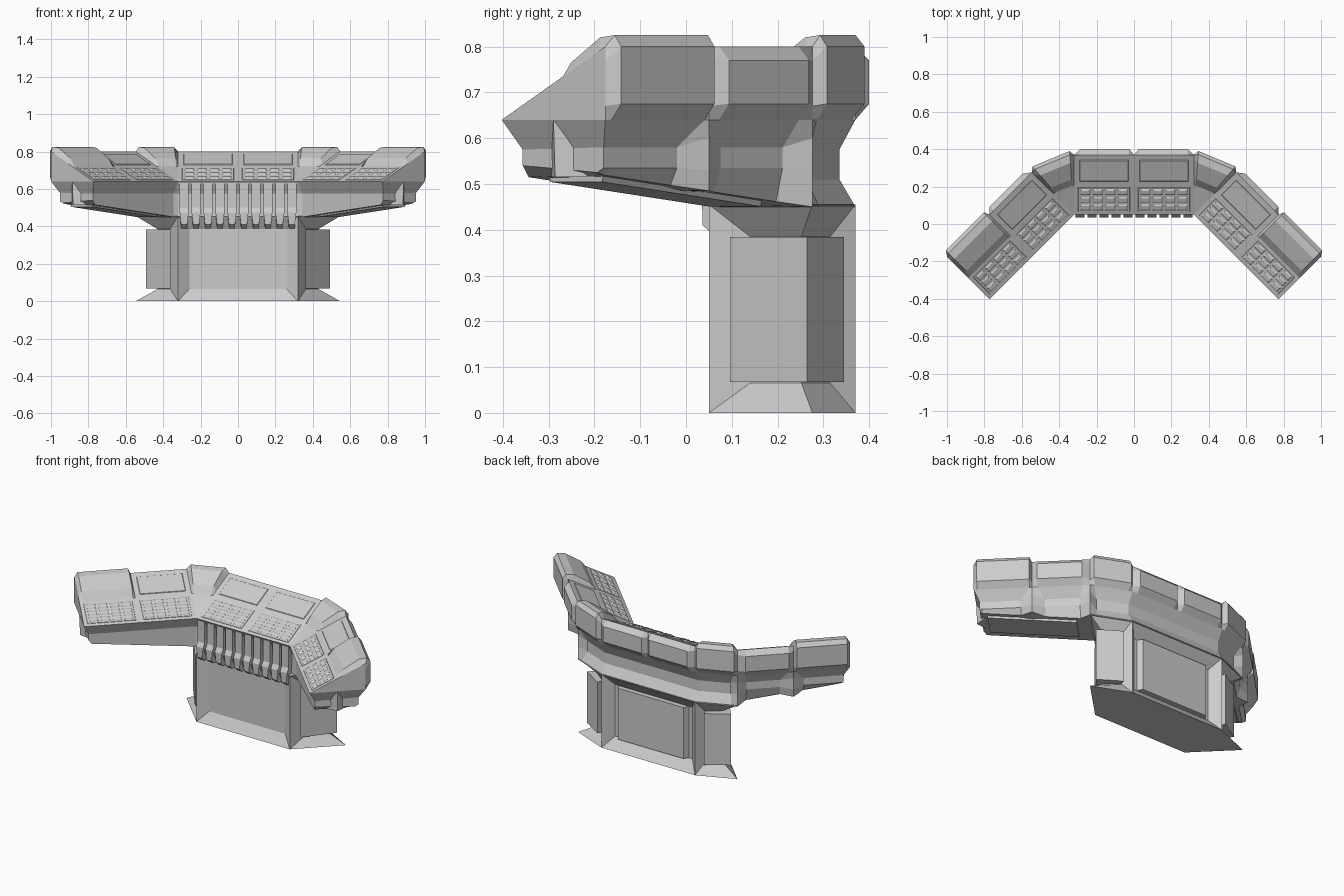
import bpy, bmesh, math
from mathutils import Vector, Matrix

if "Cube" in bpy.data.objects:
    bpy.data.objects.remove(bpy.data.objects["Cube"])

C = math.sqrt(0.5)
M = 0.32                                   # module size


def finish(bm, name, mirror=False):
    bmesh.ops.remove_doubles(bm, verts=bm.verts, dist=0.0005)
    bmesh.ops.dissolve_degenerate(bm, edges=bm.edges, dist=0.0005)
    bmesh.ops.recalc_face_normals(bm, faces=bm.faces)
    me = bpy.data.meshes.new(name)
    bm.to_mesh(me)
    bm.free()
    ob = bpy.data.objects.new(name, me)
    bpy.context.collection.objects.link(ob)
    if mirror:
        ob.modifiers.new("mirror", 'MIRROR')
    return ob


def loft(bm, rings, caps=False):
    rows = [[bm.verts.new(p) for p in r] for r in rings]
    n = len(rows[0])
    for a, b in zip(rows, rows[1:]):
        for i in range(n):
            j = (i + 1) % n
            bm.faces.new((a[i], a[j], b[j], b[i]))
    if caps:
        bm.faces.new(rows[0])
        bm.faces.new(rows[-1])
    return rows


def frame(origin, tangent, tilt=0.0):
    """Local axes: x along the desk, y to its back, z out of the surface."""
    x = Vector((tangent[0], tangent[1], 0))
    d = Vector((-tangent[1], tangent[0], 0))
    y = d * math.cos(tilt) + Vector((0, 0, math.sin(tilt)))
    m = Matrix((x, y, x.cross(y))).transposed().to_4x4()
    m.translation = origin
    return m


def block(bm, m, x0, x1, y0, y1, z0, z1, t):
    lo = [(x0, y0, z0), (x1, y0, z0), (x1, y1, z0), (x0, y1, z0)]
    hi = [(x0 + t, y0 + t, z1), (x1 - t, y0 + t, z1), (x1 - t, y1 - t, z1), (x0 + t, y1 - t, z1)]
    loft(bm, [[m @ Vector(p) for p in r] for r in (lo, hi)], True)


# Cross-section pieces: (depth from front edge, height)
UPPER = {
    'flat':  [(0, .64), (.16, .72), (.19, .735), (.30, .79), (.32, .80), (.32, .77), (.32, .67), (.32, .64)],
    'panel': [(0, .64), (.16, .72), (.19, .735), (.30, .79), (.32, .80), (.35, .77), (.35, .675), (.32, .64)],
    'box':   [(0, .64), (.16, .72), (.195, .765), (.285, .82), (.33, .825), (.35, .80), (.35, .675), (.32, .64)],
}


def lower(kind, dz):
    back = {'centre': [(.285, .575), (.285, .51), (.32, .45)],
            'post':   [(.32, .60), (.32, .53), (.32, .45 + dz)],
            'arm':    [(.285, .58), (.285, .535), (.265, .455 + dz)]}[kind]
    return back + [(.035, .45 + dz), (.035, .575)]


# Stations along the right half: origin, depth direction, underside rise
S = [((0, .05), (0, 1), 0), ((M, .05), (0, 1), 0), ((M, .05), (C, C), 0),
     ((M + M * C, .05 - M * C), (C, C), .035), ((M + 2 * M * C, .05 - 2 * M * C), (C, C), .07)]


def section(i, tu, tl, up, low):
    """Section of module i, upper part at fraction tu and lower part at tl."""
    a, b = S[i], S[i + 1]
    dz = a[2] + (b[2] - a[2]) * tl
    pts = []
    for k, (u, z) in enumerate(UPPER[up] + lower(low, dz)):
        p, q = (Vector(s[0]) + Vector(s[1]) * u for s in (a, b))
        pts.append(p.lerp(q, tu if k < 8 else tl).to_3d() + Vector((0, 0, z)))
    return pts


# Desk shell: each module has inset start and end fractions
rings = [section(0, 0, 0, 'flat', 'centre')]
modules = [('panel', 'centre', 'centre', .08, .9, .08, .9),
           ('box', 'centre', 'post', .1, .9, .1, .85),
           ('panel', 'arm', 'post', .13, .9, .18, .78),
           ('box', 'arm', 'arm', .04, .94, .2, .85)]
for i, (up, low, end, u0, u1, l0, l1) in enumerate(modules):
    rings += [section(i, u0, l0, up, low), section(i, u1, l1, up, low),
              section(i, 1, 1, 'flat', end)]
for p in rings[-1][8:]:                    # undercut the arm tip
    p += Vector((-C, C, 0)) * .03
rings[-1][11].z += .02
bm = bmesh.new()
e = loft(bm, rings)[-1]
bm.faces.new(e[:8])
bm.faces.new((e[0], e[7], e[8], e[12]))
bm.faces.new(e[8:])
finish(bm, "desk_shell", True)

# Ridge in the middle of each arm tip
bm = bmesh.new()
tip = frame((*S[4][0], 0), (C, -C))
tri = [[(-.06, .09, z), (d, .16, z), (-.06, .23, z)] for z, d in ((.515, -.005), (.637, 0))]
loft(bm, [[tip @ Vector(p) for p in r] for r in tri], True)
finish(bm, "arm_tip_ridge", True)

# Plate under each arm, following its slope
bm = bmesh.new()
rings = []
base = frame((*S[2][0], 0), (C, -C))
for s in (.08, .39, .57):
    z = .45 + .07 * s / .64
    rings.append([base @ Vector(p) for p in
                  ((s, .07, z + .03), (s, .25, z + .03), (s, .24, z - .008), (s, .08, z - .008))])
loft(bm, rings, True)
finish(bm, "arm_under_plate", True)

# Pedestal core: recessed faces between flared foot and neck
body = [(.26, .09), (.32, .05), (.363, .14), (.43, .252), (.35, .315), (.32, .37), (.265, .315)]
foot = [(.32, .05)] * 3 + [(.546, .276)] + [(.32, .37)] * 3
bm = bmesh.new()
rings = []
for half, z in ((foot, 0), (body, .065), (body, .385), (foot, .455)):
    rings.append([(x, y, z) for x, y in half] + [(-x, y, z) for x, y in reversed(half)])
loft(bm, rings, True)
finish(bm, "pedestal")

# Raised panels on the back and the corners of the pedestal
bm = bmesh.new()
corner = [(.362, .096), (.492, .264), (.365, .345), (.35, .30), (.36, .14)]
loft(bm, [[(x, y, z) for x, y in corner] for z in (.067, .384)], True)
finish(bm, "pedestal_corner_panel", True)
bm = bmesh.new()
back = [(-.25, .30), (.25, .30), (.225, .345), (-.225, .345)]
loft(bm, [[(x, y, z) for x, y in back] for z in (.067, .384)], True)
finish(bm, "pedestal_back_panel")

# Ribs on the front of the desk
bm = bmesh.new()
rib = [(.05, .632), (.05, .50), (.035, .475), (.036, .41), (.06, .388), (.10, .388), (.10, .632)]
for k in range(10):
    x = -.288 + .064 * k
    loft(bm, [[(x + s * (.024 if z > .45 else .016), y, z) for y, z in rib] for s in (-1, 1)], True)
finish(bm, "front_ribs")

# Low keys and panels on the sloped top
tilt = math.atan(.5)
keys, panels = bmesh.new(), bmesh.new()
for i, t, screen in ((0, (1, 0), True), (2, (C, -C), True), (3, (C, -C), False)):
    m = frame((*S[i][0], .64), t, tilt)
    block(panels, m, .015, .305, .012, .168, -.01, .002, .008)
    for row in range(3):
        for col in range(4):
            x, y = .028 + col * .067, .023 + row * .046
            block(keys, m, x, x + .063, y, y + .042, 0, .007, .011)
    if screen:
        block(panels, m, .02, .30, .19, .335, -.01, .003, .012)
finish(keys, "keys", True)
finish(panels, "top_panels", True)
